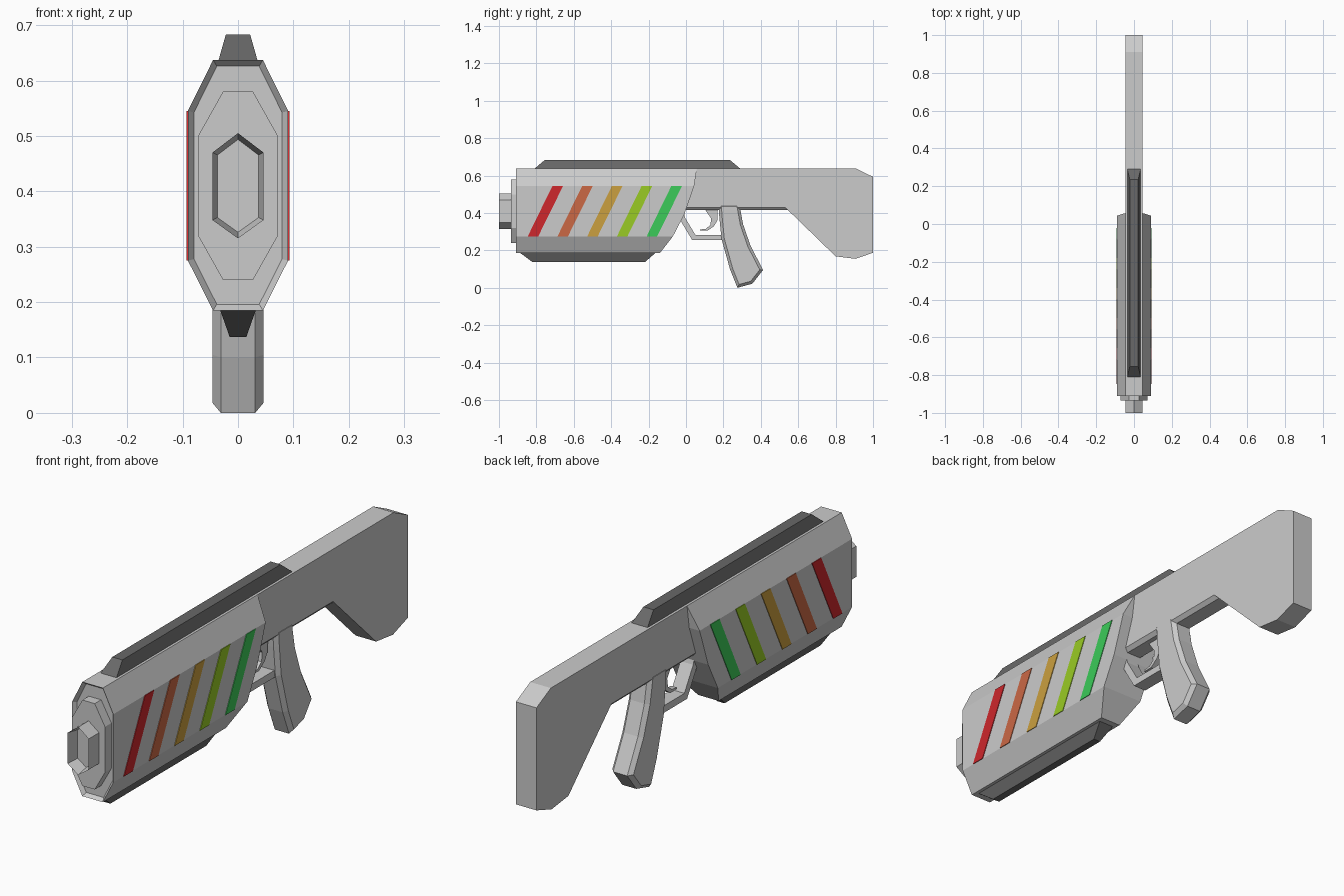
import bpy, bmesh
from mathutils import Vector

if "Cube" in bpy.data.objects:
    bpy.data.objects.remove(bpy.data.objects["Cube"])


def material(name, rgb):
    m = bpy.data.materials.new(name)
    m.diffuse_color = (*rgb, 1)
    m.use_nodes = True
    m.node_tree.nodes["Principled BSDF"].inputs["Base Color"].default_value = m.diffuse_color
    return m


GREY = material("light_grey", (0.6, 0.6, 0.6))
DARK = material("dark_grey", (0.14, 0.14, 0.14))
STRIPES = [("red", (0.62, 0.02, 0.025)), ("orange", (0.6, 0.14, 0.06)),
           ("amber", (0.6, 0.35, 0.05)), ("lime", (0.32, 0.6, 0.018)),
           ("green", (0.045, 0.6, 0.1))]


def finish(name, bm, mat):
    bmesh.ops.recalc_face_normals(bm, faces=bm.faces)
    me = bpy.data.meshes.new(name)
    bm.to_mesh(me)
    bm.free()
    me.materials.append(mat)
    ob = bpy.data.objects.new(name, me)
    bpy.context.collection.objects.link(ob)
    return ob


def loft(rings):
    """Closed solid through rings with equal point counts."""
    bm = bmesh.new()
    vs = [[bm.verts.new(p) for p in r] for r in rings]
    n = len(vs[0])
    for a, b in zip(vs, vs[1:]):
        for i in range(n):
            j = (i + 1) % n
            bm.faces.new((a[i], a[j], b[j], b[i]))
    bm.faces.new(vs[0])
    bm.faces.new(vs[-1])
    bmesh.ops.recalc_face_normals(bm, faces=bm.faces)
    return bm


def side_prism(profile, x0, x1):
    """Extrude a (y, z) profile across x."""
    return loft([[(x, y, z) for y, z in profile] for x in (x0, x1)])


def front_prism(profile, y0, y1):
    """Extrude an (x, z) profile along y."""
    return loft([[(x, y, z) for x, z in profile] for y in (y0, y1)])


def slab(levels):
    """Stack of rectangles: (z, half width, front y, back y)."""
    return loft([[(-w, a, z), (w, a, z), (w, b, z), (-w, b, z)] for z, w, a, b in levels])


def recess_front(bm, rim, depth):
    """Inset the foremost flat face and push it back."""
    ymin = min(v.co.y for v in bm.verts)
    faces = [f for f in bm.faces if all(abs(v.co.y - ymin) < 1e-5 for v in f.verts)]
    if len(faces) > 1:
        faces = bmesh.ops.dissolve_faces(bm, faces=faces)["region"]
    bmesh.ops.inset_region(bm, faces=faces, thickness=rim, use_even_offset=True)
    bmesh.ops.translate(bm, verts=list({v for f in faces for v in f.verts}),
                        vec=Vector((0, depth, 0)))


# Eight-sided fore body with a curved back edge and recessed front
body = slab([(0.185, 0.045, -0.91, -0.14), (0.275, 0.0905, -0.91, -0.07),
             (0.39, 0.0905, -0.91, -0.01), (0.545, 0.0905, -0.91, 0.044),
             (0.637, 0.045, -0.91, 0.058)])
recess_front(body, 0.011, 0.015)
finish("fore_body", body, GREY)

# Muzzle plate and hollow muzzle
plate = [(0.027, 0.58), (0.072, 0.50), (0.072, 0.32), (0.027, 0.24)]
plate += [(-x, z) for x, z in reversed(plate)]
finish("muzzle_plate", front_prism(plate, -0.935, -0.88), GREY)
hexagon = [(0, 0.505), (0.046, 0.47), (0.046, 0.348), (0, 0.315),
           (-0.046, 0.348), (-0.046, 0.47)]
muzzle = front_prism(hexagon, -1.0, -0.92)
recess_front(muzzle, 0.009, 0.05)
finish("muzzle", muzzle, GREY)

# Dark rails above and below
finish("top_rail", slab([(0.63, 0.035, -0.81, 0.29), (0.637, 0.035, -0.81, 0.29),
                         (0.683, 0.022, -0.755, 0.235)]), DARK)
finish("bottom_rail", slab([(0.137, 0.015, -0.82, -0.22), (0.185, 0.032, -0.885, -0.165),
                            (0.19, 0.032, -0.885, -0.165)]), DARK)

# Stock with a narrowing underside strip
stock = [(-0.1, 0.637), (0.91, 0.637), (1.0, 0.593), (1.0, 0.187), (0.905, 0.155),
         (0.8, 0.168), (0.53, 0.43), (-0.1, 0.43)]
finish("stock", side_prism(stock, -0.045, 0.045), GREY)
finish("stock_underside", slab([(0.415, 0.031, -0.06, 0.547), (0.43, 0.045, -0.06, 0.535)]), GREY)

# Grip with chamfered rims on both sides
grip = [(0.173, 0.45), (0.178, 0.38), (0.19, 0.26), (0.235, 0.1), (0.275, 0.0),
        (0.355, 0.022), (0.412, 0.095), (0.345, 0.225), (0.305, 0.34), (0.285, 0.45)]
bm = side_prism(grip, -0.046, 0.046)
rims = [e for e in bm.edges if abs(e.verts[0].co.x - e.verts[1].co.x) < 1e-6]
bmesh.ops.bevel(bm, geom=rims, offset=0.015, segments=1, affect='EDGES', profile=0.5)
finish("grip", bm, GREY)

# Trigger guard and curved trigger
guard = [(-0.045, 0.40), (-0.03, 0.36), (0.033, 0.255), (0.2, 0.255),
         (0.2, 0.283), (0.05, 0.283), (-0.005, 0.375), (-0.012, 0.40)]
finish("trigger_guard", side_prism(guard, -0.028, 0.028), GREY)
trigger = [(0.10, 0.42), (0.135, 0.37), (0.13, 0.335), (0.105, 0.315), (0.075, 0.312),
           (0.075, 0.305), (0.115, 0.305), (0.15, 0.33), (0.168, 0.36), (0.17, 0.42)]
finish("trigger", side_prism(trigger, -0.012, 0.012), GREY)

# Slanted colour stripes, thin plates on both sides
for i, (name, rgb) in enumerate(STRIPES):
    mat = material(name, rgb)
    y = 0.159 * i
    shape = [(p + y, z) for p, z in
             [(-0.846, 0.275), (-0.79, 0.275), (-0.657, 0.545), (-0.714, 0.545)]]
    for label, s in (("right", 1), ("left", -1)):
        finish(f"{name}_stripe_{label}", side_prism(shape, s * 0.088, s * 0.093), mat)
